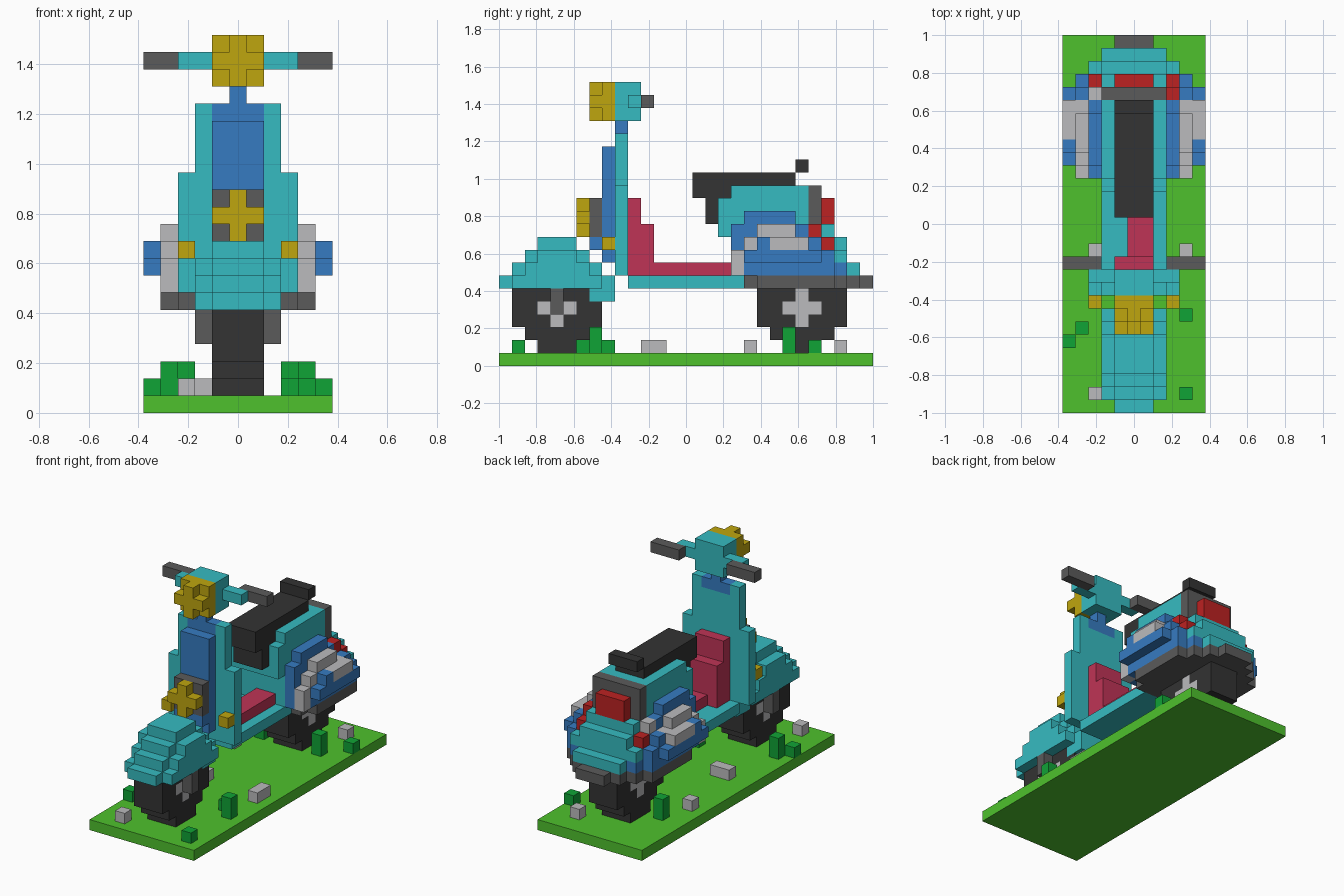
import bpy, bmesh, math
from mathutils import Vector

if "Cube" in bpy.data.objects:
    bpy.data.objects.remove(bpy.data.objects["Cube"])

U = 2 / 29          # block size: the model is 29 blocks long


def lin(c):
    c /= 255
    return c / 12.92 if c < 0.04 else ((c + 0.055) / 1.055) ** 2.4


COLOURS = {
    "lawn_green": (78, 193, 45), "leaf_green": (16, 163, 54), "teal": (54, 187, 193),
    "blue": (54, 123, 193), "dark_grey": (91, 91, 91), "black": (51, 51, 51),
    "light_grey": (187, 187, 189), "yellow": (191, 166, 15), "red": (188, 34, 34),
    "crimson": (191, 52, 86),
}
MATS = {}
for n, rgb in COLOURS.items():
    MATS[n] = bpy.data.materials.new(n)
    MATS[n].diffuse_color = (*[lin(c) for c in rgb], 1)

grid = {}           # block position -> (part, colour)


def rng(v):
    return range(v[0], v[1] + 1) if isinstance(v, tuple) else (v,)


def box(part, col, x, y, z):
    """Fill an inclusive range of blocks; x runs -5..5, y 0..28, z 0..21."""
    for i in rng(x):
        for j in rng(y):
            for k in rng(z):
                grid[i, j, k] = (part, col)


def mid(part, col, w, y, z):
    box(part, col, (-w, w), y, z)


def pair(part, col, x, y, z):
    box(part, col, x, y, z)
    a = x if isinstance(x, tuple) else (x, x)
    box(part, col, (-a[1], -a[0]), y, z)


# Ground slab, grass tufts and stones
mid("ground", "lawn_green", 5, (0, 28), 0)
for x, y, h in ((4, 1, 1), (4, 7, 2), (3, 8, 1), (-4, 6, 2), (-5, 5, 1),
                (3, 22, 2), (-3, 22, 2), (5, 24, 1)):
    box("grass_tufts", "leaf_green", x, y, (1, h))
for x, y in ((-3, 1), (4, 11), (4, 12), (-3, 12), (-2, 12), (-4, 19), (3, 26)):
    box("stones", "light_grey", x, y, 1)

# Wheels: round discs with a cross-shaped hub
for part, cy in (("front_wheel", 4), ("rear_wheel", 23)):
    for dz, r in ((-3, 1), (-2, 2), (-1, 3), (0, 3), (1, 3), (2, 2)):
        mid(part, "black", 1, (cy - r, cy + r), 4 + dz)
    for dy, dz in ((0, 0), (1, 0), (-1, 0), (0, 1), (0, -1)):
        pair(part, "light_grey", 1, cy + dy, 4 + dz)
pair("fork", "dark_grey", 2, 4, (4, 5))

# Front fender
mid("front_fender", "teal", 1, (7, 8), 5)
mid("front_fender", "teal", 1, (0, 8), 6)
mid("front_fender", "teal", 2, (1, 7), 6)
mid("front_fender", "teal", 1, (1, 7), 7)
mid("front_fender", "teal", 2, (2, 6), 7)
mid("front_fender", "teal", 1, (2, 6), 8)
mid("front_fender", "teal", 2, (3, 5), 8)
mid("front_fender", "teal", 1, (3, 5), 9)

# Leg shield with blue centre panel and steering stem
mid("leg_shield", "teal", 3, 9, (7, 13))
mid("leg_shield", "teal", 2, 9, (7, 17))
mid("front_panel", "blue", 1, 8, (8, 16))
mid("front_panel", "blue", 1, 9, 17)
mid("front_panel", "blue", 1, 7, 9)
mid("stem", "blue", 0, 9, 18)
pair("front_indicators", "yellow", 3, 8, 9)

# Horn: grey square with a yellow cross
mid("horn", "dark_grey", 1, 7, (10, 12))
mid("horn", "yellow", 0, 6, (10, 12))
mid("horn", "yellow", 1, 6, 11)

# Headlamp, handlebar and grips
mid("handlebar", "teal", 1, (9, 10), (19, 21))
pair("handlebar", "teal", (2, 3), 10, 20)
pair("grips", "dark_grey", (3, 5), 11, 20)
mid("headlamp", "yellow", 1, 8, (19, 21))
mid("headlamp", "yellow", 0, 7, (19, 21))
mid("headlamp", "yellow", 1, 7, 20)

# Footboard and mat
mid("footboard", "teal", 2, (10, 18), 6)
mid("mat", "crimson", 1, 10, (7, 12))
mid("mat", "crimson", 1, 11, (7, 10))
box("mat", "crimson", (0, 1), (12, 17), 7)

# Rear underframe, tapering to the tail
mid("underframe", "dark_grey", 3, 19, 6)
mid("underframe", "dark_grey", 4, (20, 25), 6)
mid("underframe", "dark_grey", 3, 26, 6)
mid("underframe", "dark_grey", 2, 27, 6)
mid("underframe", "dark_grey", 1, 28, 6)

# Rear body
mid("rear_body", "teal", 2, (18, 25), (7, 10))
mid("rear_body", "teal", 2, 17, (10, 12))
mid("rear_body", "teal", 2, (18, 23), (11, 13))
mid("rear_body", "teal", 2, 26, (7, 9))
pair("rear_body", "teal", 3, 26, 8)
mid("rear_body", "teal", 2, 27, 7)
mid("tail_rack", "dark_grey", 2, 24, (11, 13))
mid("tail_lamp", "red", 1, 25, (11, 12))

# Bulging side panels, layer by layer outwards, with a pale stripe
P = "side_panels"
pair(P, "blue", 3, (18, 26), 7)
pair(P, "blue", 3, (18, 25), (8, 9))
pair(P, "blue", 3, (18, 23), 10)
pair(P, "blue", 3, (19, 22), 11)
pair(P, "blue", 4, (18, 25), 7)
pair(P, "blue", 4, (19, 25), 8)
pair(P, "blue", 4, (19, 24), 9)
pair(P, "blue", 5, (19, 24), 8)
pair(P, "blue", 5, 20, 9)
pair(P, "light_grey", 4, 18, (7, 8))
pair(P, "light_grey", 4, 19, 9)
pair(P, "light_grey", 4, (20, 22), 10)
pair(P, "light_grey", 4, 23, 9)
pair(P, "light_grey", 5, (21, 23), 9)

# Rear indicators
pair("rear_indicators", "red", 3, 25, 9)
box("rear_indicators", "red", 3, 24, 10)
box(P, "light_grey", -3, 24, 10)

# Seat and backrest
mid("seat", "black", 1, (15, 22), 14)
mid("seat", "black", 1, (15, 17), 13)
mid("seat", "black", 1, 16, (11, 12))
mid("backrest", "black", 1, 23, 15)

# Turn the blocks of each part into a mesh of its exposed faces
DIRS = [Vector(d) for d in ((1, 0, 0), (-1, 0, 0), (0, 1, 0), (0, -1, 0), (0, 0, 1), (0, 0, -1))]


def build(part):
    cells = {p: c for p, (n, c) in grid.items() if n == part}
    cols = sorted(set(cells.values()))
    bm = bmesh.new()
    for p, c in cells.items():
        centre = Vector((p[0], p[1] - 14, p[2] + 0.5))
        for d in DIRS:
            if (p[0] + int(d.x), p[1] + int(d.y), p[2] + int(d.z)) in grid:
                continue
            a = Vector((d.y, d.z, d.x))
            b = d.cross(a)
            vs = [bm.verts.new((centre + (d + s * a + t * b) / 2) * U)
                  for s, t in ((-1, -1), (1, -1), (1, 1), (-1, 1))]
            bm.faces.new(vs).material_index = cols.index(c)
    bmesh.ops.remove_doubles(bm, verts=bm.verts, dist=1e-4)
    bmesh.ops.dissolve_limit(bm, angle_limit=math.radians(1), verts=bm.verts,
                             edges=bm.edges, delimit={'MATERIAL'})
    me = bpy.data.meshes.new(part)
    bm.to_mesh(me)
    bm.free()
    for c in cols:
        me.materials.append(MATS[c])
    bpy.context.collection.objects.link(bpy.data.objects.new(part, me))


for part in sorted({n for n, _ in grid.values()}):
    build(part)

for m in bpy.data.materials:
    if m.users and not m.is_grease_pencil:
        m.use_nodes = True
        m.node_tree.nodes["Principled BSDF"].inputs["Base Color"].default_value = m.diffuse_color
